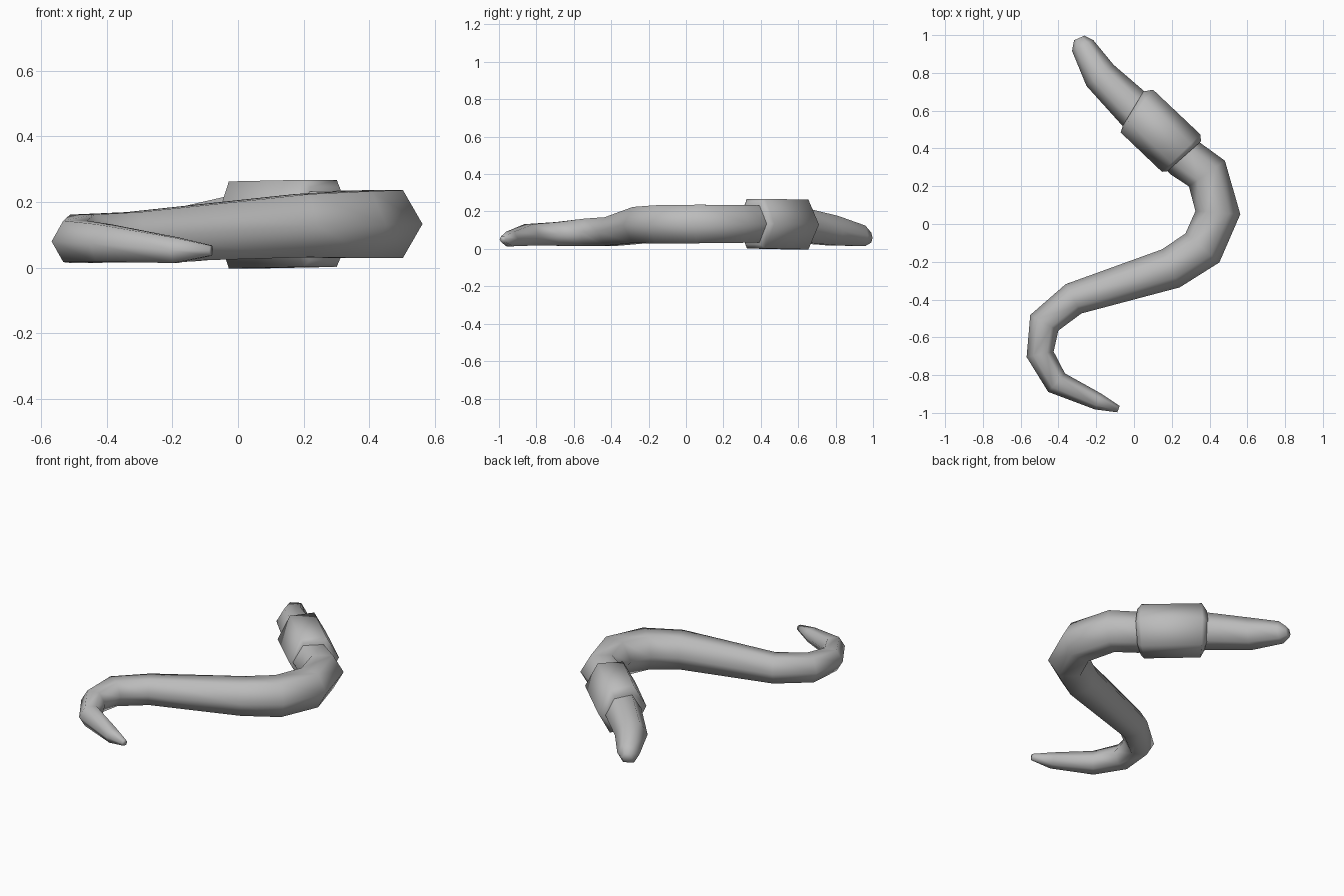
import bpy, bmesh, math
from mathutils import Vector

old = bpy.data.objects.get("Cube")
if old:
    bpy.data.objects.remove(old, do_unlink=True)

SIDES = 6


def make_material(name, rgb):
    mat = bpy.data.materials.new(name)
    mat.use_nodes = True
    colour = (*rgb, 1)
    mat.diffuse_color = colour
    mat.node_tree.nodes["Principled BSDF"].inputs["Base Color"].default_value = colour
    return mat


def tube(name, stations, mat, sharp_angle, stretch=1.0):
    """Loft six-sided rings along stations of (x, y, z, radius)."""
    bm = bmesh.new()
    centres = [Vector(s[:3]) for s in stations]
    flat = [Vector((c.x, c.y, 0)) for c in centres]
    steps = [(b - a).normalized() for a, b in zip(flat, flat[1:])]
    rings = []
    for i, station in enumerate(stations):
        radius = station[3]
        # Each ring faces along the bisector of its neighbouring segments
        heading = steps[max(i - 1, 0)] + steps[min(i, len(steps) - 1)]
        side = Vector((-heading.y, heading.x, 0)).normalized()
        ring = []
        for k in range(SIDES):
            a = math.tau * k / SIDES
            offset = side * math.cos(a) + Vector((0, 0, stretch * math.sin(a)))
            ring.append(bm.verts.new(centres[i] + offset * radius))
        rings.append(ring)
    for a, b in zip(rings, rings[1:]):
        for k in range(SIDES):
            n = (k + 1) % SIDES
            bm.faces.new((a[k], a[n], b[n], b[k]))
    bm.faces.new(rings[0])
    bm.faces.new(rings[-1])
    bmesh.ops.recalc_face_normals(bm, faces=bm.faces[:])
    mesh = bpy.data.meshes.new(name)
    bm.to_mesh(mesh)
    bm.free()
    mesh.materials.append(mat)
    obj = bpy.data.objects.new(name, mesh)
    bpy.context.collection.objects.link(obj)
    bpy.ops.object.select_all(action='DESELECT')
    obj.select_set(True)
    bpy.context.view_layer.objects.active = obj
    bpy.ops.object.shade_smooth_by_angle(angle=math.radians(sharp_angle))
    return obj


grey = make_material("worm grey", (0.5, 0.5, 0.5))

# Curled body, from the blunt head to the thin tail
body_path = [
    (-.29, .985, .06, .03), (-.272, .945, .07, .063), (-.18, .787, .097, .091),
    (0, .61, .125, .106), (.264, .352, .134, .114), (.386, .267, .134, .117),
    (.444, .06, .133, .119), (.362, -.127, .131, .118), (.195, -.235, .128, .111),
    (-.32, -.396, .093, .088), (-.475, -.523, .088, .085), (-.497, -.69, .08, .073),
    (-.41, -.84, .075, .066), (-.19, -.94, .053, .045), (-.082, -.98, .052, .018),
]
tube("worm_body", body_path, grey, 85)

# Thick band around the body behind the head, with short stepped ends
band_path = [
    (-.005, .61, .128, .106), (.015, .598, .13, .142),
    (.25, .375, .135, .142), (.265, .358, .134, .119),
]
tube("worm_band", band_path, grey, 50 + 12, stretch=1.08)
